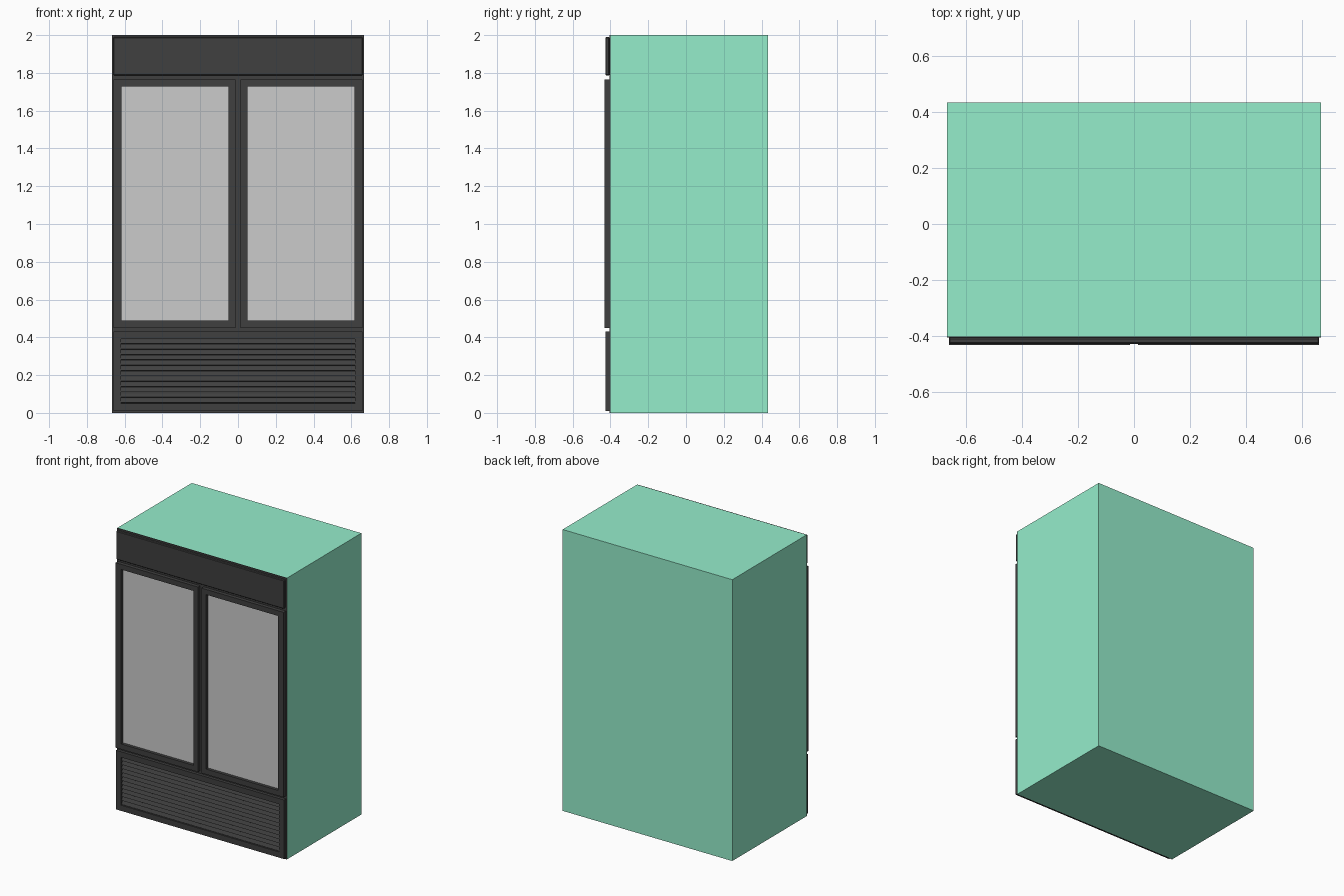
import bpy, bmesh, math
from mathutils import Matrix

if "Cube" in bpy.data.objects:
    bpy.data.objects.remove(bpy.data.objects["Cube"])


def material(name, rgb):
    m = bpy.data.materials.new(name)
    m.diffuse_color = (*rgb, 1)
    m.use_nodes = True
    m.node_tree.nodes["Principled BSDF"].inputs["Base Color"].default_value = m.diffuse_color
    return m


GREEN = material("green_paint", (0.30, 0.85, 0.60))
BLACK = material("black_trim", (0.05, 0.05, 0.05))


def finish(name, bm, mat):
    bmesh.ops.recalc_face_normals(bm, faces=bm.faces)
    me = bpy.data.meshes.new(name)
    bm.to_mesh(me)
    bm.free()
    ob = bpy.data.objects.new(name, me)
    bpy.context.collection.objects.link(ob)
    if mat:
        me.materials.append(mat)
    return ob


def box(name, x, y, z, mat=None, tilt=0.0):
    """Box from (min, max) ranges, optionally tilted about its long x axis."""
    size = [b - a for a, b in (x, y, z)]
    mid = [(a + b) / 2 for a, b in (x, y, z)]
    bm = bmesh.new()
    mtx = Matrix.Translation(mid) @ Matrix.Rotation(tilt, 4, 'X') @ Matrix.Diagonal((*size, 1))
    bmesh.ops.create_cube(bm, size=1, matrix=mtx)
    return finish(name, bm, mat)


def frame(name, x, z, hole_x, hole_z, y, mat):
    """Rectangular frame with an open hole, extruded along y."""
    bm = bmesh.new()

    def ring(rx, rz, yy):
        return [bm.verts.new((px, yy, pz)) for px, pz in
                ((rx[0], rz[0]), (rx[1], rz[0]), (rx[1], rz[1]), (rx[0], rz[1]))]

    rings = [ring(x, z, y[0]), ring(hole_x, hole_z, y[0]),
             ring(hole_x, hole_z, y[1]), ring(x, z, y[1])]
    for k in range(4):
        a, b = rings[k], rings[(k + 1) % 4]
        for i in range(4):
            j = (i + 1) % 4
            bm.faces.new((a[i], a[j], b[j], b[i]))
    return finish(name, bm, mat)


W = 0.667
FRONT = -0.405

# Cabinet and its black front face
box("cabinet", (-W, W), (-0.40, 0.433), (0, 2), GREEN)
box("front_plate", (-W, W), (FRONT, -0.40), (0, 2), BLACK)

# Top header panel with a softened front edge
header = box("header_panel", (-0.66, 0.66), (-0.427, FRONT), (1.787, 1.99), BLACK)
bev = header.modifiers.new("edge", 'BEVEL')
bev.width = 0.004
bev.segments = 1

# Two doors with recessed glass
for side, s in (("left", -1), ("right", 1)):
    frame(side + "_door_frame", sorted((s * 0.014, s * 0.66)), (0.45, 1.765),
          sorted((s * 0.05, s * 0.617)), (0.488, 1.728), (-0.431, FRONT), BLACK)
    box(side + "_door_glass", sorted((s * 0.05, s * 0.617)), (-0.409, FRONT),
        (0.488, 1.728))

# Lower vent grille: frame and tilted slats
frame("grille_frame", (-0.66, 0.66), (0.01, 0.43), (-0.62, 0.62), (0.05, 0.39),
      (-0.427, FRONT), BLACK)
SLATS = 12
pitch = 0.34 / SLATS
for i in range(SLATS):
    zc = 0.05 + pitch * (i + 0.5)
    box(f"grille_slat_{i + 1}", (-0.62, 0.62), (-0.418, -0.414),
        (zc - 0.012, zc + 0.012), BLACK, math.radians(-30))
